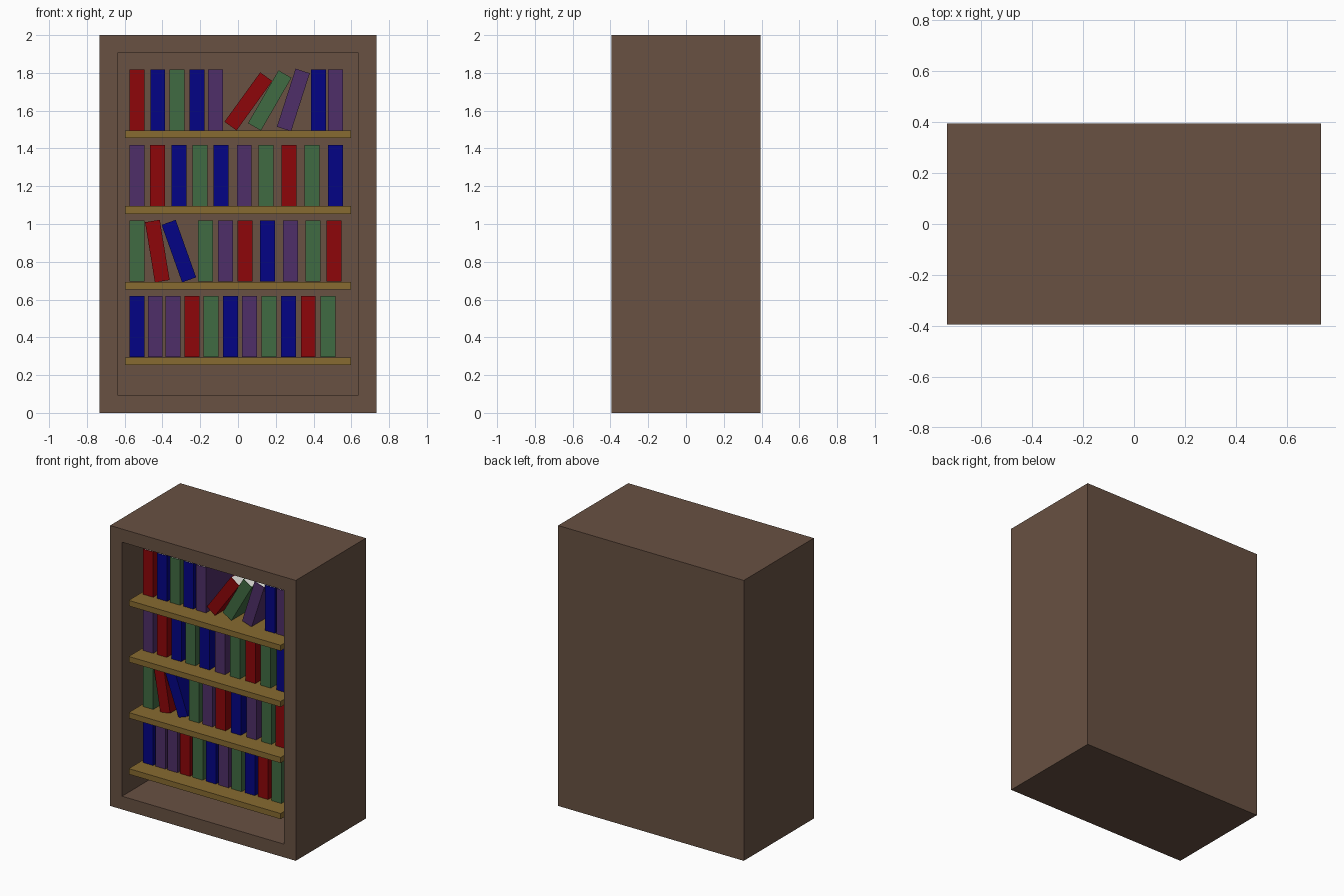
import bpy, bmesh
from math import radians
from mathutils import Matrix, Vector

if "Cube" in bpy.data.objects:
    bpy.data.objects.remove(bpy.data.objects["Cube"])

W, D, H, T = 1.465, 0.79, 2.0, 0.133   # case size and wall thickness
BW, BD, BH = 0.079, 0.39, 0.323        # book size
SHELVES = [1.494, 1.094, 0.694, 0.294]  # shelf top heights


def material(name, rgb):
    m = bpy.data.materials.new(name)
    m.diffuse_color = (*[(c / 255) ** 2.2 for c in rgb], 1)
    m.use_nodes = True
    m.node_tree.nodes["Principled BSDF"].inputs["Base Color"].default_value = m.diffuse_color
    return m


case_mat = material("dark_wood", (104, 82, 68))
shelf_mat = material("light_wood", (134, 106, 52))
page_mat = material("paper", (235, 235, 230))
COLORS = {"R": material("red_cover", (140, 14, 18)),
          "B": material("blue_cover", (12, 12, 132)),
          "G": material("green_cover", (66, 106, 68)),
          "P": material("purple_cover", (80, 50, 104))}


def box(bm, size, center):
    mat = Matrix.Translation(center) @ Matrix.Diagonal((*size, 1))
    return bmesh.ops.create_cube(bm, size=1, matrix=mat)


def finish(bm, name, *mats):
    me = bpy.data.meshes.new(name)
    bm.to_mesh(me)
    bm.free()
    ob = bpy.data.objects.new(name, me)
    for m in mats:
        me.materials.append(m)
    bpy.context.collection.objects.link(ob)
    return ob


# Case: a block whose front face is inset and pushed inwards
bm = bmesh.new()
box(bm, (W, D, H), (0, 0, H / 2))
bm.normal_update()
front = next(f for f in bm.faces if f.normal.y < -0.9)
bmesh.ops.inset_individual(bm, faces=[front], thickness=T)
ret = bmesh.ops.extrude_face_region(bm, geom=[front])
bmesh.ops.delete(bm, geom=[front], context='FACES_ONLY') if front.is_valid else None
moved = [v for v in ret["geom"] if isinstance(v, bmesh.types.BMVert)]
bmesh.ops.translate(bm, verts=moved, vec=(0, D - T, 0))
bmesh.ops.recalc_face_normals(bm, faces=bm.faces)
finish(bm, "case", case_mat)

# Shelves
for i, z in enumerate(SHELVES):
    bm = bmesh.new()
    y0, y1 = -D / 2 + 0.02, D / 2 - T
    box(bm, (W - 2 * T, y1 - y0, 0.04), (0, (y0 + y1) / 2, z - 0.02))
    finish(bm, f"shelf_{i + 1}", shelf_mat)


# Book: coloured cover with paper showing on the two ends and the back
def book(name, color, x, z, tilt=0):
    bm = bmesh.new()
    box(bm, (BW, BD, BH), (0, 0, 0))
    bm.normal_update()
    pages = [f for f in bm.faces if abs(f.normal.z) > 0.9]
    bmesh.ops.inset_individual(bm, faces=pages, thickness=0.006)
    for f in pages:
        f.material_index = 1
    ob = finish(bm, name, COLORS[color], page_mat)
    ob.location = (x, -0.248 + BD / 2, z)
    ob.rotation_euler.y = radians(tilt)


# Each row: colour, centre x, optional tilt in degrees
ROWS = [
    [("R", -.535), ("B", -.425), ("G", -.323), ("B", -.218), ("P", -.118),
     ("R", .055, 35.9), ("G", .168, 30), ("P", .293, 17.8), ("B", .426), ("P", .516)],
    [("P", -.535), ("R", -.427), ("B", -.313), ("G", -.202), ("B", -.091),
     ("P", .033), ("G", .149), ("R", .271), ("G", .392), ("B", .516)],
    [("G", -.535), ("R", -.427, -9.3), ("B", -.313, -19.6), ("G", -.173), ("P", -.067),
     ("R", .036), ("B", .157), ("P", .279), ("G", .398), ("R", .508)],
    [("B", -.535), ("P", -.438), ("P", -.343), ("R", -.244), ("G", -.144), ("B", -.039),
     ("P", .06), ("G", .163), ("B", .268), ("R", .372), ("G", .477)],
]
LEAN_Z = {35.9: 0.155, 30: 0.16}
for r, (row, z) in enumerate(zip(ROWS, SHELVES)):
    for n, (color, x, *tilt) in enumerate(row):
        t = tilt[0] if tilt else 0
        book(f"book_{r + 1}_{n + 1}", color, x, z + LEAN_Z.get(t, BH / 2 + 0.001), t)
